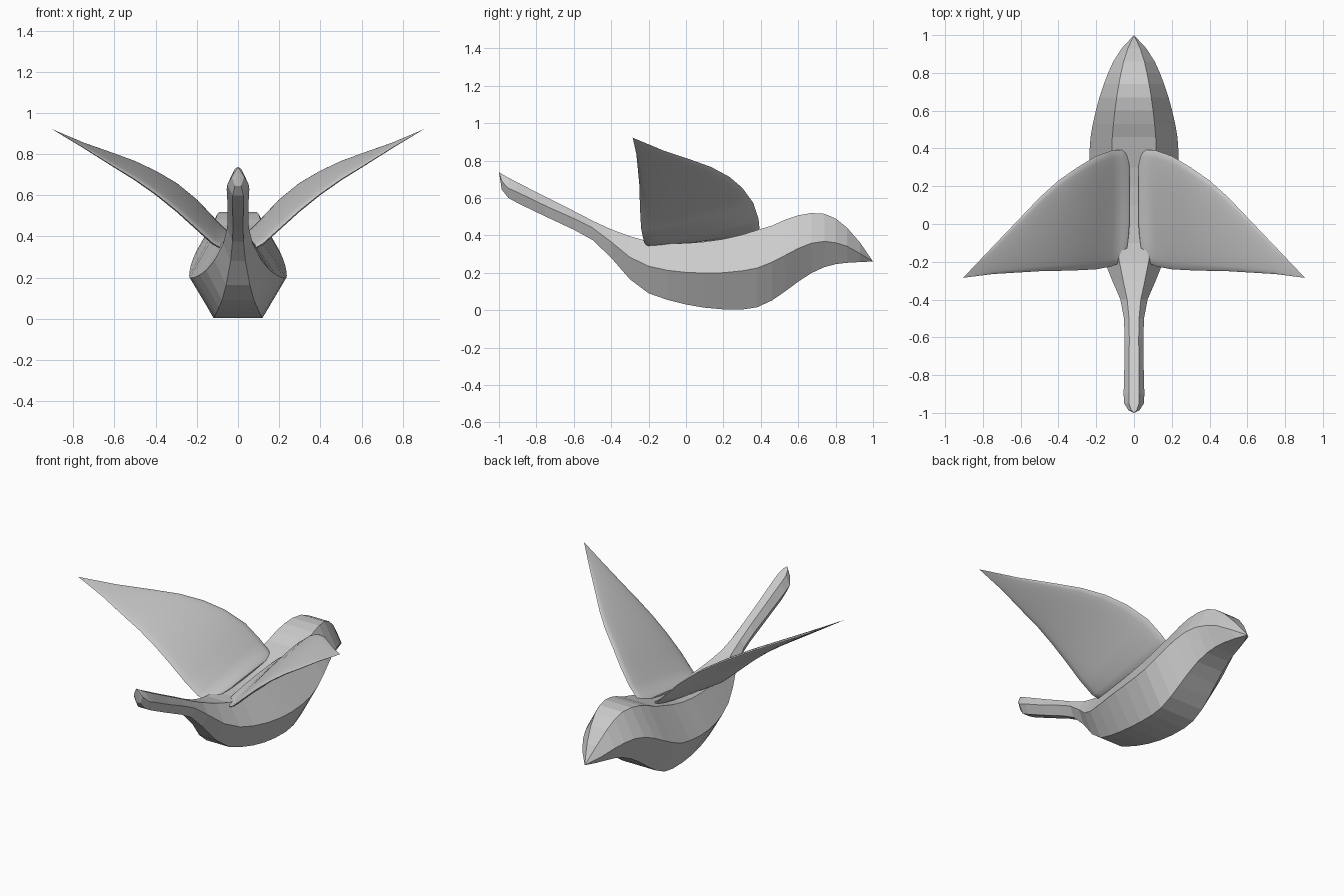
import bpy, bmesh, math

grey = bpy.data.materials.new("light_grey")
grey.diffuse_color = (0.6, 0.6, 0.6, 1)


def loft(name, rings, start=None, end=None):
    """Skin closed rings; each end is a point if given, otherwise a cap."""
    bm = bmesh.new()
    vr = [[bm.verts.new(p) for p in r] for r in rings]
    n = len(vr[0])
    for a, b in zip(vr, vr[1:]):
        for i in range(n):
            j = (i + 1) % n
            bm.faces.new((a[i], a[j], b[j], b[i]))
    for ring, tip in ((vr[0], start), (vr[-1], end)):
        if tip:
            t = bm.verts.new(tip)
            for i in range(n):
                bm.faces.new((ring[i], ring[(i + 1) % n], t))
        else:
            bm.faces.new(ring)
    bmesh.ops.recalc_face_normals(bm, faces=bm.faces)
    me = bpy.data.meshes.new(name)
    bm.to_mesh(me)
    bm.free()
    me.materials.append(grey)
    ob = bpy.data.objects.new(name, me)
    bpy.context.collection.objects.link(ob)
    return ob


# Body: hexagonal sections from tail to beak (y, top z, side z, bottom z, half width)
sections = [
    (-.985, .728, .69, .645, .03), (-.95, .708, .652, .60, .052),
    (-.90, .682, .63, .572, .055), (-.75, .605, .557, .50, .051),
    (-.60, .53, .49, .43, .05), (-.50, .478, .44, .375, .053),
    (-.40, .432, .365, .28, .072), (-.30, .395, .283, .165, .115),
    (-.20, .367, .235, .09, .155), (-.10, .356, .213, .055, .186),
    (0, .358, .202, .03, .21), (.10, .366, .198, .013, .227),
    (.20, .38, .20, .004, .235), (.30, .403, .21, .003, .237),
    (.38, .428, .225, .015, .236), (.46, .452, .257, .052, .23),
    (.53, .483, .293, .10, .218), (.60, .507, .33, .152, .202),
    (.67, .519, .358, .198, .183), (.74, .515, .368, .23, .16),
    (.80, .49, .36, .246, .137), (.86, .442, .342, .253, .11),
    (.93, .362, .303, .257, .065),
]
body = [[(-w / 2, y, t), (w / 2, y, t), (w, y, m), (w / 2, y, b), (-w / 2, y, b), (-w, y, m)]
        for y, t, m, b, w in sections]
loft("body", body, (0, -1, .738), (0, 1, .26))

# Wings: lens sections from root to tip (x, front y, front z, rear y, rear z, half thickness)
stations = [
    (.028, .36, .405, -.05, .36, .012), (.04, .385, .418, -.15, .35, .018),
    (.07, .393, .436, -.205, .338, .022), (.12, .388, .487, -.225, .365, .024),
    (.20, .36, .573, -.24, .437, .024), (.30, .30, .655, -.245, .527, .023),
    (.40, .23, .714, -.248, .607, .021), (.50, .14, .762, -.25, .677, .018),
    (.60, .035, .80, -.256, .738, .014), (.75, -.122, .853, -.265, .832, .008),
]
N = 24
wing = []
for x, fy, fz, ry, rz, h in stations:
    ring = []
    for i in range(N):
        a = 2 * math.pi * i / N
        k = math.cos(a) / 2 + .5
        s = math.copysign(abs(math.sin(a)) ** .8, math.sin(a))
        ring.append((x - s * h * .4, ry + (fy - ry) * k, rz + (fz - rz) * k + s * h * .8))
    wing.append(ring)
wings = loft("wings", wing, None, (.905, -.285, .922))
mirror = wings.modifiers.new("mirror", 'MIRROR')
mirror.use_mirror_merge = False
bpy.context.view_layer.objects.active = wings
wings.select_set(True)
bpy.ops.object.shade_smooth_by_angle(angle=math.radians(50))
